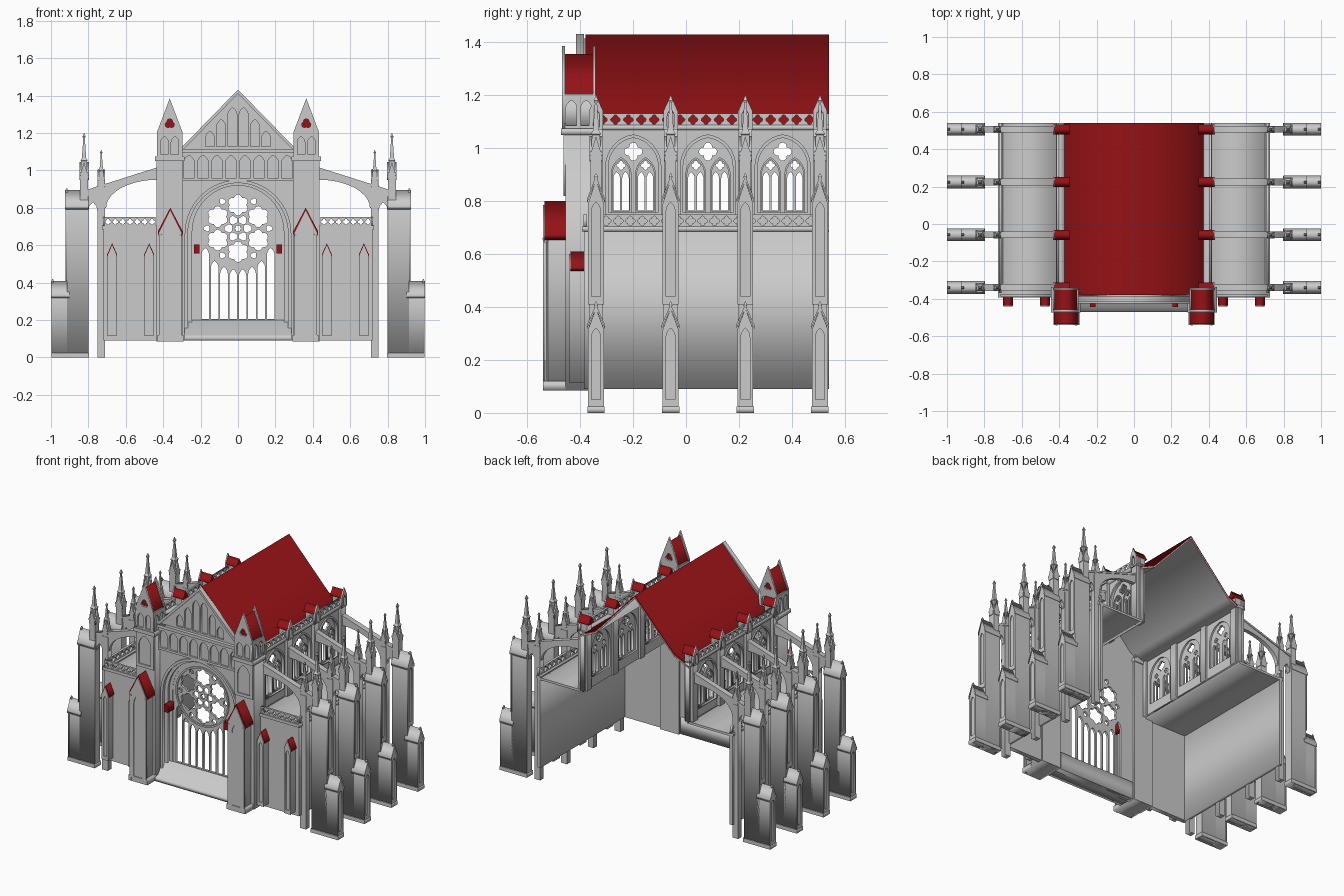
import bpy, bmesh
from math import sin, cos, pi, sqrt, atan2
from mathutils import Matrix

if "Cube" in bpy.data.objects:
    bpy.data.objects.remove(bpy.data.objects["Cube"])

PITCH = 0.282          # bay spacing along the nave
Y0 = -0.34             # first pier
red = bpy.data.materials.new("roof_red")
red.diffuse_color = (0.30, 0.006, 0.008, 1)
red.use_nodes = True
red.node_tree.nodes["Principled BSDF"].inputs["Base Color"].default_value = red.diffuse_color
AX = {'x': Matrix(((0, 0, 1, 0), (1, 0, 0, 0), (0, 1, 0, 0), (0, 0, 0, 1))),
      'y': Matrix(((1, 0, 0, 0), (0, 0, -1, 0), (0, 1, 0, 0), (0, 0, 0, 1)))}


def finish(name, bm, m=False, rep=1, mat=None):
    bmesh.ops.recalc_face_normals(bm, faces=bm.faces)
    me = bpy.data.meshes.new(name)
    bm.to_mesh(me)
    bm.free()
    ob = bpy.data.objects.new(name, me)
    bpy.context.collection.objects.link(ob)
    if mat:
        me.materials.append(mat)
    if rep > 1:
        a = ob.modifiers.new("bays", 'ARRAY')
        a.count = rep
        a.use_relative_offset = False
        a.use_constant_offset = True
        a.constant_offset_displace = (0, PITCH, 0)
    if m:
        ob.modifiers.new("mirror", 'MIRROR')
    return ob


def panel(name, loops, axis, a, b, m=False, rep=1, mat=None):
    """Outline with holes, extruded from a to b along the axis."""
    cu = bpy.data.curves.new(name, 'CURVE')
    cu.dimensions, cu.fill_mode, cu.extrude = '2D', 'BOTH', abs(b - a) / 2
    for lp in loops:
        sp = cu.splines.new('POLY')
        sp.points.add(len(lp) - 1)
        for p, (u, v) in zip(sp.points, lp):
            p.co = (u, v, 0, 1)
        sp.use_cyclic_u = True
    tmp = bpy.data.objects.new("tmp", cu)
    bpy.context.collection.objects.link(tmp)
    dg = bpy.context.evaluated_depsgraph_get()
    me = bpy.data.meshes.new_from_object(tmp.evaluated_get(dg))
    bm = bmesh.new()
    bm.from_mesh(me)
    bpy.data.objects.remove(tmp)
    bpy.data.curves.remove(cu)
    bpy.data.meshes.remove(me)
    bmesh.ops.remove_doubles(bm, verts=bm.verts, dist=1e-5)
    off = ((a + b) / 2, 0, 0) if axis == 'x' else (0, (a + b) / 2, 0)
    bm.transform(Matrix.Translation(off) @ AX[axis])
    return finish(name, bm, m, rep, mat)


def stack(name, x, y, rings, n=4, m=True, rep=1):
    """Stacked n-sided rings given as (half width, z)."""
    bm = bmesh.new()
    prev = None
    for r, z in rings:
        k = r / cos(pi / n)
        cur = [bm.verts.new((x + k * cos((2 * i + 1) * pi / n), y + k * sin((2 * i + 1) * pi / n), z)) for i in range(n)]
        if prev:
            for i in range(n):
                bm.faces.new((prev[i], prev[(i + 1) % n], cur[(i + 1) % n], cur[i]))
        else:
            bm.faces.new(cur)
        prev = cur
    bm.faces.new(prev)
    return finish(name, bm, m, rep)


def rect(u0, u1, v0, v1):
    return [(u0, v0), (u1, v0), (u1, v1), (u0, v1)]


def box(name, x0, x1, y0, y1, z0, z1, **k):
    return panel(name, [rect(x0, x1, z0, z1)], 'y', y0, y1, **k)


def arch(c, w, z0, zs, h, n=8):
    R = (w * w + h * h) / (2 * w)
    e = atan2(h, R - w)
    right = [(w - R + R * cos(e * i / n), zs + R * sin(e * i / n)) for i in range(n + 1)]
    return [(c - w, z0), (c + w, z0)] + [(c + u, v) for u, v in right] + [(c - u, v) for u, v in right[-2::-1]]


def foil(c, z, R, n=4, k=0.35, ph=0.0):
    s = 8 * n
    return [(c + R * (1 - k + k * abs(cos(n * i * pi / s))) * cos(2 * pi * i / s + ph),
             z + R * (1 - k + k * abs(cos(n * i * pi / s))) * sin(2 * pi * i / s + ph)) for i in range(s)]


def house(c, w, z0, ze, zr):
    return [(c - w, z0), (c + w, z0), (c + w, ze), (c, zr), (c - w, ze)]


def chevron(c, w, ze, zr, t):
    return [(c - w, ze), (c, zr), (c + w, ze), (c + w, ze - t), (c, zr - t), (c - w, ze - t)]


def parapet(name, axis, u0, u1, z0, z1, n, a, b):
    d = (u1 - u0) / n
    r = min(d, z1 - z0) * 0.40
    panel(name, [rect(u0, u1, z0, z1)] + [foil(u0 + d * (i + .5), (z0 + z1) / 2, r) for i in range(n)], axis, a, b, m=True)


# nave roof with flared eaves, grey ceiling beneath
top = [(0, 1.43), (0.29, 1.12), (0.40, 1.07)]
for nm, dz, t, mat in (("nave_roof", 0, .010, red), ("nave_ceiling", -.0102, .010, None)):
    up = [(-u, v + dz) for u, v in top[:0:-1]] + [(u, v + dz) for u, v in top]
    panel(nm, [up + [(u, v - t) for u, v in up[::-1]]], 'y', -0.38, 0.54, mat=mat)

# west front: wall, stepped portal, rose window and lancets
for i, (w, zs, h) in enumerate(((.27, .66, .275), (.245, .67, .25), (.22, .68, .23))):
    panel(f"portal_wall_{i}", [rect(-.31, .31, .09, 1.11), arch(0, w, .14, zs, h, 14)], 'y', -.402 + i * .014, -.388 + i * .014)
panel("portal_moulding", [arch(0, .285, .1, .66, .29, 14), arch(0, .268, .11, .66, .273, 14)], 'y', -.412, -.40)
opening = arch(0, .222, .18, .68, .235, 14)
holes = [foil(0, .69, .018, 6)]
for k in range(6):
    a = pi / 2 + k * pi / 3
    b = a + pi / 6
    holes += [foil(.125 * cos(a), .69 + .125 * sin(a), .056, 6, .22, a),
              foil(.05 * cos(b), .69 + .05 * sin(b), .023, 3, .2, b),
              foil(.167 * cos(b), .69 + .167 * sin(b), .017, 3, .25, b)]
for u in (.025, .075, .125, .175):
    t = .66 - sqrt(.19 ** 2 - u * u)
    holes += [arch(s * u, .0205, .205, t - .04, .04, 5) for s in (-1, 1)]
panel("rose_window_tracery", [opening] + holes, 'y', -.372, -.357)
panel("rose_ring", [foil(0, .69, .197, 6, 0), foil(0, .69, .186, 6, 0)], 'y', -.38, -.357)
panel("portal_sill", [[(-.47, .09), (-.35, .09), (-.35, .20), (-.38, .20), (-.44, .12), (-.47, .115)]], 'x', -.285, .285)
box("portal_jamb_cap", .205, .235, -.445, -.38, .555, .605, m=True, mat=red)

# blind arcade band and gable
blind = [arch(-.2625 + .075 * i, .03, .96, 1.035, .045, 6) for i in range(8)]
panel("blind_arcade", [rect(-.30, .30, .945, 1.095)] + blind, 'y', -.415, -.40)
box("arcade_cornice", -.30, .30, -.425, -.37, 1.095, 1.115)
panel("gable_backing", [[(-.30, 1.11), (.30, 1.11), (0, 1.415)]], 'y', -.39, -.365)
gab = []
for u in (.03, .09, .15):
    for s in (-1, 1):
        gab.append(arch(s * u, .024, 1.128, 1.42 - 1.05 * (u + .024) - .07, .042, 6))
panel("gable_arcade", [[(-.30, 1.11), (.30, 1.11), (0, 1.42)]] + gab, 'y', -.402, -.39)
panel("gable_coping", [chevron(0, .30, 1.125, 1.432, .022)], 'y', -.415, -.385)

# corner turrets with red saddle roofs between gable panels
C = .365
box("turret_shaft", .295, .435, -.455, -.345, .085, 1.06, m=True)
panel("turret_blind_panel", [rect(.30, .43, .82, 1.05), arch(C, .045, .84, .96, .07)], 'y', -.463, -.455, m=True)
box("turret_cornice", .287, .443, -.472, -.338, 1.05, 1.075, m=True)
box("turret_belfry", .307, .423, -.455, -.352, 1.07, 1.20, m=True)
duo = [arch(C + s * .028, .02, 1.085, 1.15, .03, 6) for s in (-1, 1)]
for i, y in enumerate((-.468, -.352)):
    panel(f"turret_gable_{i}", [house(C, .068, 1.07, 1.205, 1.385), foil(C, 1.25, .026, 3, .35, pi / 2)] + duo,
          'y', y, y + .011, m=True)
for i, x in enumerate((.297, .423)):
    panel(f"turret_side_{i}", [rect(-.468, -.341, 1.07, 1.205)] + [arch(-.405 + s * .028, .02, 1.085, 1.15, .03, 6) for s in (-1, 1)],
          'x', x, x + .01, m=True)
panel("turret_roof", [house(C, .062, 1.195, 1.20, 1.355)], 'y', -.457, -.352, m=True, mat=red)

# lower front buttresses
panel("front_buttress", [house(.362, .052, .085, .67, .77)], 'y', -.535, -.45, m=True)
panel("front_buttress_roof", [chevron(.362, .066, .675, .80, .022)], 'y', -.535, -.455, m=True, mat=red)
panel("front_buttress_gable", [house(.362, .06, .09, .665, .785), arch(.362, .03, .12, .60, .07)], 'y', -.54, -.532, m=True)
for x in (.31, .414):
    stack("front_buttress_shaft", x, -.53, [(.011, .085), (.011, .11), (.008, .115), (.008, .64), (.012, .66)], 8)
panel("buttress_plinth", [rect(.292, .43, .085, .12)], 'y', -.54, -.44, m=True)

# hollow side aisles: front wall, outer wall, flat roof, parapets
box("aisle_front_wall", .42, .72, -.385, -.355, .09, .70, m=True)
box("aisle_outer_wall", .70, .72, -.375, .54, .09, .69, m=True)
box("aisle_roof", .385, .72, -.37, .54, .68, .695, m=True)
box("aisle_front_string", .43, .727, -.393, -.35, .685, .705, m=True)
box("aisle_side_string", .70, .727, -.37, .54, .685, .705, m=True)
parapet("aisle_front_parapet", 'y', .44, .715, .70, .75, 7, -.388, -.374)
parapet("aisle_side_parapet", 'x', -.37, .54, .70, .75, 20, .708, .722)
for x in (.475, .673):
    panel("aisle_buttress", [house(x, .021, .115, .545, .59)], 'y', -.435, -.38, m=True)
    panel("aisle_buttress_roof", [chevron(x, .027, .55, .61, .014)], 'y', -.437, -.383, m=True, mat=red)
    panel("aisle_buttress_gable", [house(x, .024, .115, .545, .60), arch(x, .012, .14, .51, .03, 5)], 'y', -.442, -.435, m=True)

# clerestory walls with traceried windows
yc = Y0 + PITCH / 2
panel("clerestory_wall", [rect(-.37, .54, .69, 1.085)] + [arch(yc + k * PITCH, .095, .755, .93, .11) for k in range(3)],
      'x', .372, .405, m=True)
lights = [foil(yc, .987, .034)]
for s in (-.046, .046):
    lights.append(foil(yc + s, .935, .017))
    lights += [arch(yc + s + d, .0125, .765, .885, .025, 5) for d in (-.0165, .0165)]
panel("window_tracery", [arch(yc, .099, .75, .93, .115)] + lights, 'x', .383, .394, m=True, rep=3)
panel("window_hood", [arch(yc, .106, .75, .93, .122), arch(yc, .094, .756, .93, .109)], 'x', .40, .413, m=True, rep=3)
for s in (-.046, .046):
    panel("lancet_moulding", [arch(yc + s, .039, .757, .90, .066), arch(yc + s, .0325, .763, .90, .058)], 'x', .392, .401, m=True, rep=3)
box("eaves_cornice", .372, .418, -.37, .54, 1.068, 1.088, m=True)
parapet("roof_parapet", 'x', -.34, .54, 1.085, 1.13, 18, .402, .414)
box("clerestory_pier", .36, .425, Y0 - .025, Y0 + .025, .69, 1.14, m=True, rep=4)
panel("clerestory_pier_gable", [house(Y0, .027, 1.07, 1.14, 1.20), arch(Y0, .013, 1.08, 1.12, .03, 5)], 'x', .425, .433, m=True, rep=4)
panel("clerestory_pier_roof", [house(Y0, .027, 1.135, 1.14, 1.185)], 'x', .345, .43, m=True, rep=4, mat=red)

# flying buttresses: sloping top, quarter arch, small pointed arch
under = [(.432 + .273 * sin(i * pi / 20), .80 + .15 * cos(i * pi / 20)) for i in range(11)]
panel("flying_buttress", [[(.82, .885), (.42, 1.012), (.42, .95)] + under +
      [(.752, .78), (.757, .808), (.776, .83), (.795, .808), (.80, .78), (.82, .78)]], 'y', Y0 - .013, Y0 + .013, m=True, rep=4)
panel("flyer_coping", [[(.82, .893), (.42, 1.02), (.42, 1.008), (.82, .881)]], 'y', Y0 - .018, Y0 + .018, m=True, rep=4)
box("inner_pier", .71, .752, Y0 - .018, Y0 + .018, 0, .89, m=True, rep=4)

# outer piers with stepped gabled heads
for nm, x0, x1, ze, zr, zn in (("outer_pier", .80, .915, .80, .88, .44), ("outer_step", .90, .99, .325, .395, .05)):
    panel(nm, [house(Y0, .027, 0, ze, zr)], 'x', x0, x1, m=True, rep=4)
    panel(nm + "_roof", [chevron(Y0, .034, ze + .008, zr + .015, .016)], 'x', x0, x1 + .01, m=True, rep=4)
    panel(nm + "_niche", [house(Y0, .03, zn - .03, ze - .01, zr), arch(Y0, .017, zn, ze - .04, .035, 6)], 'x', x1 - .002, x1 + .007, m=True, rep=4)
    box(nm + "_base", x0 - .003, x1 + .008, Y0 - .033, Y0 + .033, 0, .025, m=True, rep=4)
    stack(nm + "_finial", x1 + .001, Y0, [(.004, zr), (.007, zr + .012), (.002, zr + .025)], 4, rep=4)

# pinnacles on the piers
for nm, x, z0, zg, zt, w in (("outer_pinnacle", .823, .84, 1.0, 1.20, .021), ("inner_pinnacle", .731, .85, .96, 1.11, .016)):
    d = zt - zg
    stack(nm, x, Y0, [(w, z0), (w, zg - .03), (w * 1.2, zg - .025), (w * 1.2, zg - .015), (w * .8, zg - .01), (w * .75, zg + d * .25),
                      (w * .9, zg + d * .27), (w * .55, zg + d * .33), (w * .2, zg + d * .85), (w * .4, zg + d * .9), (.001, zt)], 4, rep=4)
    for ax, c, o in (('x', Y0, x), ('y', x, Y0)):
        panel(nm + "_gablet", [house(c, w * .95, zg - .05, zg - .02, zg + .045)], ax, o - w * 1.2, o + w * 1.2, m=True, rep=4)
